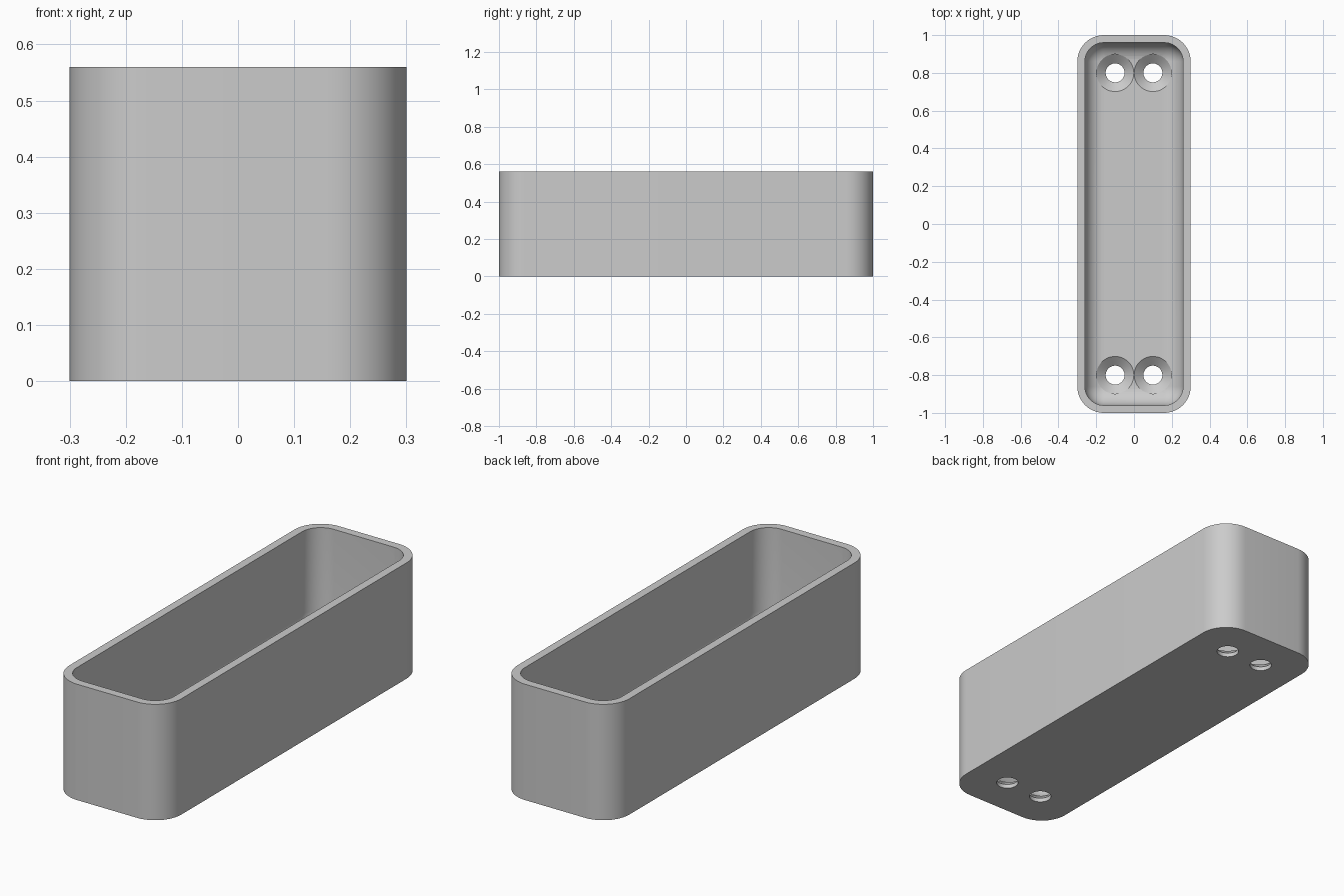
import bpy, bmesh, math

if "Cube" in bpy.data.objects:
    bpy.data.objects.remove(bpy.data.objects["Cube"], do_unlink=True)

WIDTH, LENGTH, HEIGHT = 0.6, 2.0, 0.56
WALL, FLOOR = 0.04, 0.06
CORNER, FILLET = 0.14, 0.1

grey = bpy.data.materials.new("plain grey")
grey.use_nodes = True
grey.diffuse_color = (0.6, 0.6, 0.6, 1)
grey.node_tree.nodes["Principled BSDF"].inputs["Base Color"].default_value = (0.6, 0.6, 0.6, 1)


def rounded_ring(bm, inset, z, steps=12):
    """Rounded rectangle of vertices, inset from the outer outline."""
    r = max(CORNER - inset, 0.002)
    cx, cy = WIDTH / 2 - inset - r, LENGTH / 2 - inset - r
    ring = []
    for k, (sx, sy) in enumerate([(1, 1), (-1, 1), (-1, -1), (1, -1)]):
        for i in range(steps + 1):
            a = (k + i / steps) * math.pi / 2
            ring.append(bm.verts.new((sx * cx + r * math.cos(a), sy * cy + r * math.sin(a), z)))
    return ring


def round_ring(bm, x, y, radius, z, steps=48):
    return [bm.verts.new((x + radius * math.cos(2 * math.pi * i / steps),
                          y + radius * math.sin(2 * math.pi * i / steps), z)) for i in range(steps)]


def skin(bm, rings):
    """Join stacked rings and cap both ends."""
    for a, b in zip(rings, rings[1:]):
        for i in range(len(a)):
            j = (i + 1) % len(a)
            bm.faces.new((a[i], a[j], b[j], b[i]))
    bm.faces.new(rings[0][::-1])
    bm.faces.new(rings[-1])


def finish(bm, name):
    bmesh.ops.recalc_face_normals(bm, faces=bm.faces[:])
    mesh = bpy.data.meshes.new(name)
    bm.to_mesh(mesh)
    bm.free()
    mesh.materials.append(grey)
    obj = bpy.data.objects.new(name, mesh)
    bpy.context.collection.objects.link(obj)
    return obj


# Open tray: outer wall, rim, inner wall and filleted floor
bm = bmesh.new()
rings = [rounded_ring(bm, 0, 0), rounded_ring(bm, 0, HEIGHT), rounded_ring(bm, WALL, HEIGHT)]
for i in range(11):
    a = i / 10 * math.pi / 2
    rings.append(rounded_ring(bm, WALL + FILLET * (1 - math.cos(a)),
                              FLOOR + FILLET * (1 - math.sin(a))))
skin(bm, rings)
tray = finish(bm, "tray")

# Countersunk screw holes, two at each end
bm = bmesh.new()
for x in (-0.1, 0.1):
    for y in (-0.8, 0.8):
        profile = [(0.05, -0.05), (0.05, 0.02), (0.099, FLOOR), (0.099, 0.2)]
        skin(bm, [round_ring(bm, x, y, r, z) for r, z in profile])
cutter = finish(bm, "screw_hole_cutter")
cutter.hide_render = True

cut = tray.modifiers.new("screw holes", "BOOLEAN")
cut.operation = "DIFFERENCE"
cut.solver = "EXACT"
cut.object = cutter

# Apply the cut and shade the curved surfaces smoothly
bpy.ops.object.select_all(action="DESELECT")
tray.select_set(True)
bpy.context.view_layer.objects.active = tray
bpy.ops.object.modifier_apply(modifier=cut.name)
bpy.data.objects.remove(cutter, do_unlink=True)
bpy.ops.object.shade_smooth_by_angle(angle=math.radians(25))
